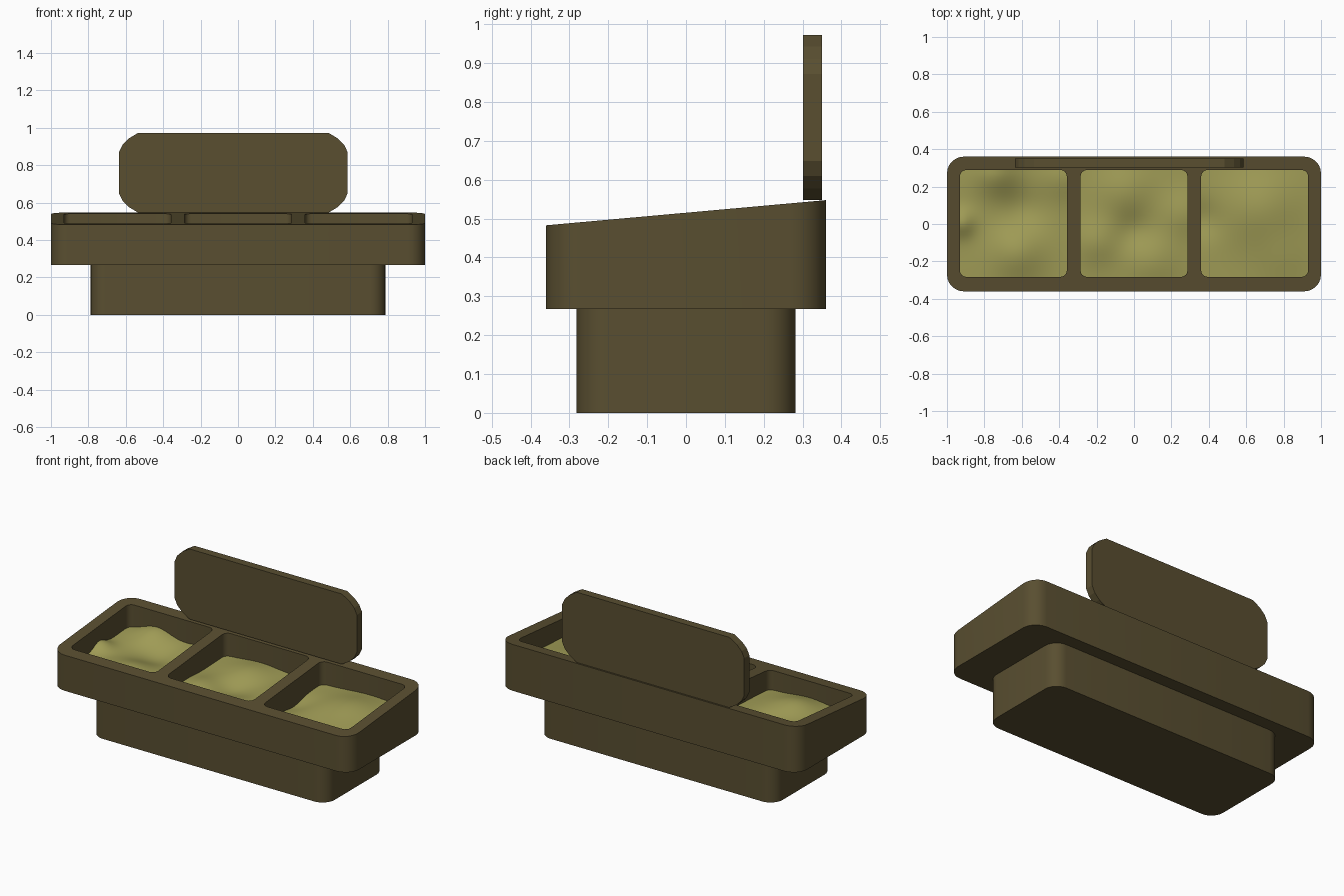
import bpy, bmesh, math

if "Cube" in bpy.data.objects:
    bpy.data.objects.remove(bpy.data.objects["Cube"])


def material(name, color):
    m = bpy.data.materials.new(name)
    m.diffuse_color = (*color, 1)
    m.use_nodes = True
    m.node_tree.nodes["Principled BSDF"].inputs["Base Color"].default_value = m.diffuse_color
    return m


BROWN = material("dark_brown", (0.1, 0.077, 0.03))
GREEN = material("olive_filling", (0.36, 0.34, 0.095))


def finish(name, bm, mat):
    bmesh.ops.recalc_face_normals(bm, faces=bm.faces)
    me = bpy.data.meshes.new(name)
    bm.to_mesh(me)
    bm.free()
    me.materials.append(mat)
    ob = bpy.data.objects.new(name, me)
    bpy.context.collection.objects.link(ob)
    return ob


def smooth(ob):
    bpy.ops.object.select_all(action='DESELECT')
    ob.select_set(True)
    bpy.context.view_layer.objects.active = ob
    bpy.ops.object.shade_smooth_by_angle(angle=math.radians(35))


def rounded_rect(cx, cy, hx, hy, r, seg=6):
    pts = []
    for q, (sx, sy) in enumerate(((1, 1), (-1, 1), (-1, -1), (1, -1))):
        for i in range(seg + 1):
            a = math.pi / 2 * (q + i / seg)
            pts.append((cx + sx * (hx - r) + r * math.cos(a),
                        cy + sy * (hy - r) + r * math.sin(a)))
    return pts


def prism(name, pts, bottom, top, mat=BROWN):
    """Vertical prism; top is a function of y so it can slope."""
    bm = bmesh.new()
    lo = [bm.verts.new((x, y, bottom)) for x, y in pts]
    hi = [bm.verts.new((x, y, top(y))) for x, y in pts]
    bm.faces.new(lo)
    bm.faces.new(hi)
    n = len(pts)
    for i in range(n):
        j = (i + 1) % n
        bm.faces.new((lo[i], lo[j], hi[j], hi[i]))
    return finish(name, bm, mat)


# Plinth and tray with a sloping top
plinth = prism("plinth", rounded_rect(0, 0, 0.788, 0.282, 0.08), 0, lambda y: 0.267)
tray = prism("tray", rounded_rect(0, 0, 1.0, 0.36, 0.09), 0.267,
             lambda y: 0.515 + 0.09 * y)

# Three compartments cut into the tray
BINS = (-0.645, 0.0, 0.645)
for i, cx in enumerate(BINS):
    cutter = prism("bin_cutter", rounded_rect(cx, 0.003, 0.286, 0.286, 0.035, 4),
                   0.31, lambda y: 0.8)
    cutter.hide_render = True
    mod = tray.modifiers.new("bin", 'BOOLEAN')
    mod.operation = 'DIFFERENCE'
    mod.solver = 'EXACT'
    mod.object = cutter
    bpy.context.view_layer.objects.active = tray
    bpy.ops.object.modifier_apply(modifier=mod.name)
    bpy.data.objects.remove(cutter)
smooth(plinth)
smooth(tray)

# Lumpy filling: (x, y, height, width) of each mound or dip
MOUNDS = (
    ((0.02, -0.16, 0.045, 0.14), (-0.28, 0.0, 0.04, 0.07), (-0.1, 0.27, 0.05, 0.12),
     (0.05, 0.08, -0.025, 0.12), (0.27, 0.25, 0.03, 0.12)),
    ((-0.05, 0.17, 0.035, 0.15), (0.1, -0.2, 0.03, 0.15), (-0.2, -0.1, 0.03, 0.12),
     (0.0, -0.04, -0.02, 0.1), (0.26, 0.05, 0.025, 0.12)),
    ((0.04, 0.08, 0.055, 0.2), (-0.28, 0.02, -0.025, 0.1), (0.15, -0.18, 0.02, 0.15)),
)
for name, cx, mounds in zip(("left", "middle", "right"), BINS, MOUNDS):
    bm = bmesh.new()
    bmesh.ops.create_grid(bm, x_segments=28, y_segments=28, size=0.288)
    for v in bm.verts:
        x, y = v.co.x, v.co.y
        z = 0.385 + 0.05 * y
        for mx, my, h, w in mounds:
            z += h * math.exp(-((x - mx) ** 2 + (y - my) ** 2) / (w * w))
        v.co = (cx + x, 0.003 + y, z)
    smooth(finish(name + "_filling", bm, GREEN))

# Upright back panel with clipped, slightly rounded corners
corner = ((0, 0.1), (0.018, 0.062), (0.05, 0.03), (0.1, 0))
hw, hh = 0.61, 0.2125
outline = []
for sx, sz in ((1, 1), (-1, 1), (-1, -1), (1, -1)):
    pts = [(sx * (hw - a), sz * (hh - b)) for a, b in corner]
    outline += pts if sx * sz > 0 else pts[::-1]
bm = bmesh.new()
face = bm.faces.new([bm.verts.new((x - 0.025, 0.301, z + 0.76)) for x, z in outline])
ext = bmesh.ops.extrude_face_region(bm, geom=[face], use_keep_orig=True)
for v in ext["geom"]:
    if isinstance(v, bmesh.types.BMVert):
        v.co.y = 0.35
finish("back_panel", bm, BROWN)
